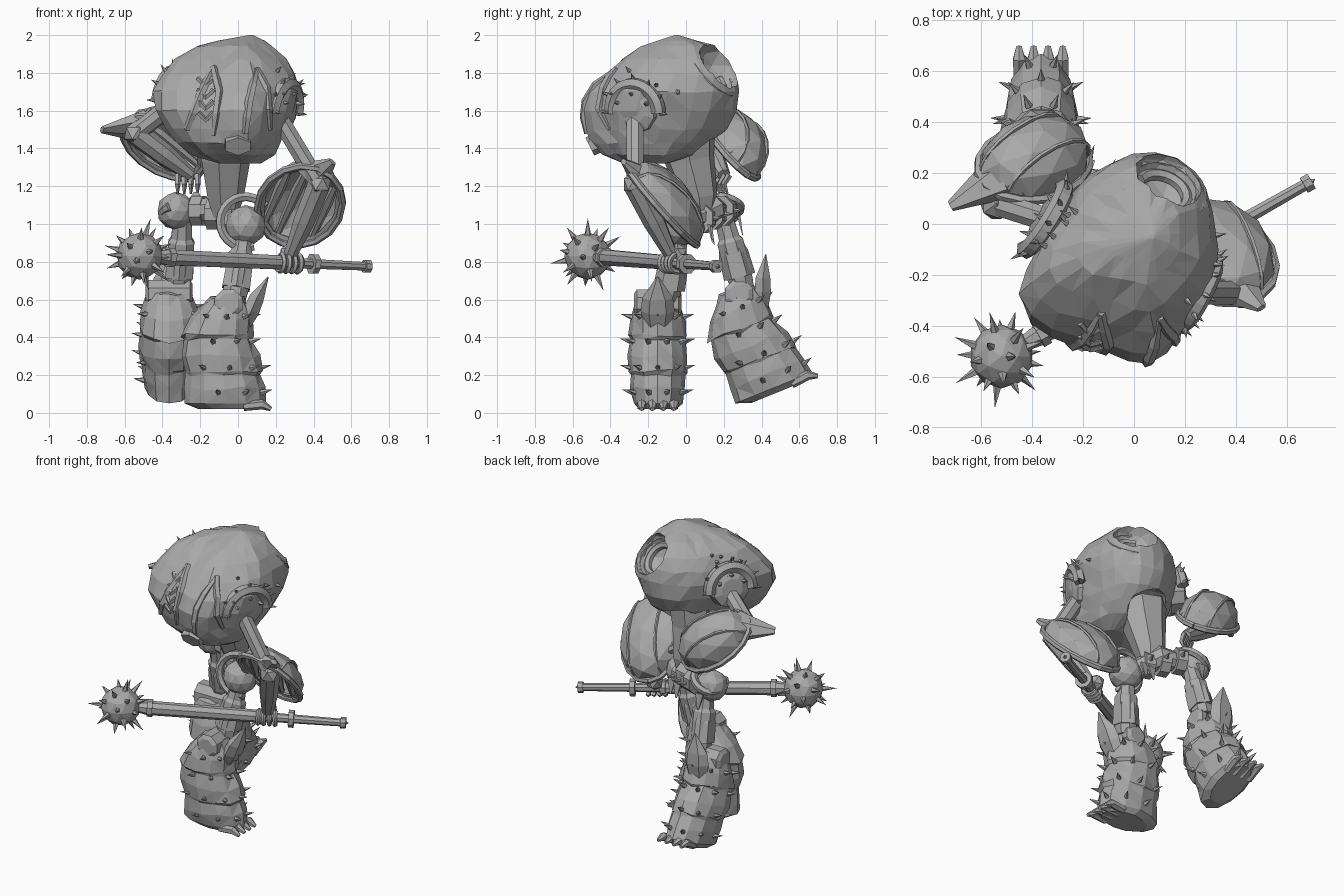
import bpy, bmesh, math, random
from mathutils import Vector as V, Matrix
from mathutils.bvhtree import BVHTree

random.seed(4)
if "Cube" in bpy.data.objects:
    bpy.data.objects.remove(bpy.data.objects["Cube"])

grey = bpy.data.materials.new("plain_grey")
grey.use_nodes = True
grey.diffuse_color = (0.4, 0.4, 0.4, 1)
grey.node_tree.nodes["Principled BSDF"].inputs["Base Color"].default_value = (0.4, 0.4, 0.4, 1)


def finish(name, bm):
    bmesh.ops.remove_doubles(bm, verts=bm.verts, dist=0.0005)
    bmesh.ops.recalc_face_normals(bm, faces=bm.faces)
    me = bpy.data.meshes.new(name)
    bm.to_mesh(me)
    bm.free()
    ob = bpy.data.objects.new(name, me)
    me.materials.append(grey)
    bpy.context.collection.objects.link(ob)
    return ob


def loft(name, rings, tri=False):
    bm = bmesh.new()
    loops = [[bm.verts.new(p) for p in r] for r in rings]
    n = len(rings[0])
    for a, b in zip(loops, loops[1:]):
        for i in range(n):
            j = (i + 1) % n
            bm.faces.new((a[i], a[j], b[j], b[i]))
    bm.faces.new(loops[0])
    bm.faces.new(loops[-1])
    if tri:
        bmesh.ops.triangulate(bm, faces=bm.faces)
    return finish(name, bm)


def tube(name, pts, radii, sides=8, up=None, flat=1.0):
    """Sweep a polygon along points; a radius of nearly 0 makes a tip."""
    pts = [V(p) for p in pts]
    if not isinstance(radii, (list, tuple)):
        radii = [radii] * len(pts)
    rings = []
    for i, p in enumerate(pts):
        d = (pts[min(i + 1, len(pts) - 1)] - pts[max(i - 1, 0)]).normalized()
        ref = V(up) if up else (V((0, 1, 0)) if abs(d.z) > 0.8 else V((0, 0, 1)))
        s = ref.cross(d).normalized()
        t = d.cross(s)
        r = max(radii[i], 0.0002)
        ang = [math.tau * (k + 0.5) / sides for k in range(sides)]
        rings.append([p + s * (r * math.cos(a)) + t * (r * flat * math.sin(a)) for a in ang])
    return loft(name, rings)


def spike(name, base, direction, length=0.06, r=0.018):
    d = V(direction).normalized()
    return tube(name, [V(base) - d * 0.01, V(base) + d * length], [r, 0], 5)


def frame(normal, hint):
    n = V(normal).normalized()
    a = (V(hint) - n * V(hint).dot(n)).normalized()
    return a, n.cross(a), n


def arc(name, centre, normal, hint, R, r, span, sides=6, flat=1.0):
    """Part of a ring, centred on the hint direction."""
    a, b, n = frame(normal, hint)
    k = 16
    ts = [math.radians(span) * (i / k - 0.5) for i in range(k + 1)]
    return tube(name, [V(centre) + a * (R * math.cos(t)) + b * (R * math.sin(t)) for t in ts], r, sides, n, flat)


def ball(name, centre, r, sub=2, scale=(1, 1, 1)):
    bm = bmesh.new()
    bmesh.ops.create_icosphere(bm, subdivisions=sub, radius=r)
    bmesh.ops.scale(bm, vec=scale, verts=bm.verts)
    bmesh.ops.translate(bm, vec=centre, verts=bm.verts)
    return finish(name, bm)


# Bulky faceted body, one plan outline scaled to each height
plan = [(-.45, -.3), (-.33, -.44), (-.12, -.49), (.07, -.54), (.2, -.42), (.31, -.25),
        (.3, .04), (.22, .21), (.08, .29), (-.1, .25), (-.24, .12), (-.37, -.08)]
plan = [V(p) for p in plan]
fine = []
for i, p in enumerate(plan):
    q, o, s = plan[(i + 1) % 12], plan[i - 1], plan[(i + 2) % 12]
    fine += [p, (9 * (p + q) - o - s) / 16]
levels = [(1.32, -.1, .12, -.33, -.1), (1.37, -.24, .19, -.44, .04), (1.43, -.32, .22, -.51, .13),
          (1.5, -.38, .25, -.53, .22), (1.6, -.44, .29, -.55, .27), (1.7, -.45, .32, -.51, .28),
          (1.79, -.41, .3, -.43, .27), (1.87, -.33, .25, -.34, .23), (1.94, -.22, .18, -.24, .15),
          (1.97, -.11, .14, -.15, .06), (2.0, .06, .08, -.06, -.04)]
rings = []
for z, x0, x1, y0, y1 in levels:
    j = 0.007 if 1.35 < z < 1.96 else 0
    rings.append([V((x0 + (p.x + .45) / .76 * (x1 - x0) + random.uniform(-j, j),
                     y0 + (p.y + .54) / .83 * (y1 - y0) + random.uniform(-j, j),
                     z + random.uniform(-j, j))) for p in fine])
body = loft("body_shell", rings, True)
bm = bmesh.new()
bm.from_mesh(body.data)
tree = BVHTree.FromBMesh(bm)
bm.free()
MID = V((-.06, -.12, 1.66))


def on_body(d):
    hit = tree.ray_cast(MID + V(d).normalized() * 2, -V(d).normalized())
    return hit[0], hit[1]


def on_front(x, z):
    hit = tree.ray_cast(V((x, -2, z)), V((0, 1, 0)))[0]
    return hit if hit else V((x, -.4, z))


# Broken vent on the back of the shell and hollow underside
vent = V((.12, .14, 1.8))
vent_n = V((.32, .68, .65)).normalized()
for name, c, r, sc in (("vent_cutter", vent + vent_n * .06, .145, (1, 1, 1)),
                       ("underside_cutter", V((-.04, .13, 1.38)), .17, (1, .9, .9))):
    cut = ball(name, c, r, 2, sc)
    cut.hide_render = True
    cut.display_type = 'WIRE'
    m = body.modifiers.new(name, 'BOOLEAN')
    m.operation, m.object, m.solver = 'DIFFERENCE', cut, 'EXACT'
arc("vent_rim", vent, vent_n, (1, .3, 0), .15, .026, 250, 6)
arc("vent_inner_rim", vent - vent_n * .03, vent_n, (1, .3, 0), .105, .025, 280, 6)

# Chest ribs, chevrons and mouth plate
for line in ([(-.27, 1.5), (-.2, 1.68), (-.13, 1.83)], [(-.13, 1.83), (-.1, 1.7), (-.13, 1.47)],
             [(.04, 1.48), (.06, 1.65), (.1, 1.82)], [(.1, 1.82), (.15, 1.72), (.17, 1.5)]):
    (a, b), (c, d), (e, f) = line
    dense = [(a, b), ((a + c) / 2, (b + d) / 2), (c, d), ((c + e) / 2, (d + f) / 2), (e, f)]
    tube("chest_rib", [on_front(*p) for p in dense], [.018, .022, .024, .022, .012], 5, (0, 1, 0))
for z in (1.55, 1.61, 1.67, 1.73):
    tube("chest_chevron", [on_front(-.21, z + .04), on_front(-.17, z), on_front(-.13, z + .04)], .015, 5, (0, 1, 0))
mouth = on_front(0, 1.42)
tube("mouth_plate", [mouth + V((0, -.02, -.01)), mouth + V((0, .08, .04))], [.075, .085], 6, None, .7)

# Shoulder sockets with spikes
left_sh, right_sh = V((.25, -.27, 1.6)), V((-.35, .02, 1.67))
for side, c, n in (("left", left_sh, V((.87, -.45, -.15))), ("right", right_sh, V((-.8, .5, .15)))):
    arc(side + "_socket_hood", c, n, (0, 0, 1), .14, .038, 190, 6)
    tube(side + "_socket", [c - n * .08, c + n * .01, c + n * .03], [.13, .12, .07], 10)
    a, b, k = frame(n, (0, 0, 1))
    for i in range(7):
        t = math.radians(-95 + i * 31)
        r = a * math.cos(t) + b * math.sin(t)
        spike(side + "_hood_spike", c + r * .16, r + k * .6, .055)
        if i % 2:
            spike(side + "_socket_spike", c + r * .09 + k * .02, k + r * .3, .05)
for i in range(14):
    p, n = on_body((-1 + random.random() * .7, random.uniform(-.1, .6), random.uniform(-.1, .6)))
    spike("body_spike", p, n, .045, .015)
for d in ((1, -.9, .1), (1, -.1, .2), (.8, -.9, -.2), (1, .2, .1), (.9, -.6, .5)):
    p, n = on_body(d)
    spike("body_spike", p, n, .045, .015)


# Arms: upper rod, forearm, domed shell with ribs inside
def arm(side, shoulder, elbow, hand, centre, along, normal, size, tip):
    elbow, hand, centre = V(elbow), V(hand), V(centre)
    tube(side + "_upper_arm", [shoulder, elbow], .05, 8)
    ball(side + "_elbow", elbow, .07, 1)
    tube(side + "_forearm", [elbow, elbow.lerp(hand, .5), hand], [.065, .06, .035], 8)
    a, b, n = frame(normal, along)
    bm = bmesh.new()
    bmesh.ops.create_icosphere(bm, subdivisions=2, radius=1)
    bmesh.ops.bisect_plane(bm, geom=bm.verts[:] + bm.edges[:] + bm.faces[:], plane_co=(0, 0, -.15),
                           plane_no=(0, 0, -1), clear_outer=True)
    M = Matrix((a, b, n)).transposed().to_4x4()
    bmesh.ops.transform(bm, matrix=Matrix.Translation(centre) @ M @ Matrix.Diagonal((*size, 1)), verts=bm.verts)
    shell = finish(side + "_arm_shell", bm)
    sol = shell.modifiers.new("thickness", 'SOLIDIFY')
    sol.thickness, sol.offset = .025, -1
    for k in (-.6, -.2, .2, .6):
        e = a * (size[0] * .85 * math.sqrt(1 - k * k))
        c = centre + b * (k * size[1])
        tube(side + "_shell_rib", [c - e, c - e * .3 + n * .01, c + e], [.018, .03, .018], 6)
    rim = [centre - n * .02 + a * (size[0] * math.cos(t)) + b * (size[1] * math.sin(t))
           for t in [math.tau * i / 16 for i in range(17)]]
    tube(side + "_shell_rim", rim, .02, 6, n)
    for k in (-.45, .45):
        tube(side + "_shell_band", [centre + b * (size[1] * k) + a * (size[0] * .85 * math.cos(t))
                                    + n * (size[2] * .9 * math.sin(t)) for t in [math.pi * i / 8 for i in range(9)]],
             .01, 5, b)
    tube(side + "_elbow_guard", [centre - a * size[0] * .7, tip], [.11, .025], 6, n, .6)


arm("left", left_sh - V((.05, 0, .01)), (.43, -.27, 1.21), (.27, -.07, .82), (.33, -.11, 1.11), (-.17, .37, -.36),
    (.1, .72, .62), (.285, .22, .14), (.5, -.33, 1.33))
arm("right", right_sh - V((0, 0, .04)), (-.54, .08, 1.48), (-.25, .2, 1.26), (-.39, .25, 1.42), (.4, .27, -.2),
    (.2, .65, .65), (.25, .18, .17), (-.72, .07, 1.5))
for i in range(4):
    p = V((-.32 + i * .035, .17 + i * .02, 1.26))
    tube("right_finger", [p, p + V((0, -.03, -.05)), p + V((0, -.01, -.1))], [.018, .016, .006], 5)

# Spiked mace held by the left hand
head, end = V((-.52, -.52, .83)), V((.7, .17, .775))
axis = (end - head).normalized()
at = lambda t: head.lerp(end, t)
tube("mace_grip", [at(.06), at(.12), at(.62)], [.03, .045, .04], 8)
tube("mace_tail", [at(.62), at(.98)], [.03, .024], 8)
for t, r in ((.13, .055), (.62, .05), (.755, .055), (.985, .036)):
    tube("mace_collar", [at(t - .012), at(t + .012)], r, 8)
spike("mace_tip", at(.995), axis, .02, .022)
ball("mace_head", head, .125, 2)
for i in range(26):
    z = 1 - 2 * (i + .5) / 26
    s, t = math.sqrt(1 - z * z), i * 2.39996
    d = V((s * math.cos(t), s * math.sin(t), z))
    spike("mace_spike", head + d * .118, d, (.09, .05, .07)[i % 3], .02)
for i in range(4):
    arc("left_finger", at(.61 + i * .025), axis, (0, -1, -.6), .046, .014, 230, 5)
ball("left_palm", at(.645) + V((0, .03, .05)), .055, 1)

# Waist, pelvis and hanging scraps
left_hip, right_hip = V((.04, -.03, .99)), V((-.29, .19, 1.07))
tube("waist", [(-.06, .0, 1.48), (-.07, .02, 1.34), (-.07, .07, 1.14), (-.07, .08, 1.02)],
     [.16, .135, .1, .06], 7, (0, 1, 0))
tube("pelvis_bar", [left_hip, (-.1, .14, 1.08), right_hip], [.05, .075, .05], 8)
for t in (.25, .5, .75):
    p = left_hip.lerp(right_hip, t) + V((0, .05, .02))
    tube("pelvis_joint", [p - V((.03, -.01, 0)), p + V((.03, -.01, 0))], .085, 8)
    spike("pelvis_spike", p + V((.03, .07, 0)), (.4, 1, .1), .06)
for x, y, z in ((.02, .12, 1.0), (-.03, .13, .99), (-.3, .28, 1.04)):
    tube("hanging_scrap", [(x, y, z), (x, y + .02, z - .1)], [.04, .008], 4, (0, 1, 0), .3)
arc("left_hip_ring", left_hip + V((0, -.02, .02)), (.1, -1, .1), (-1, 0, .3), .135, .025, 250, 6)
arc("right_hip_ring", right_hip + V((-.02, 0, .03)), (-.5, .2, 1), (-.5, 1, 0), .1, .025, 250, 6)
ball("left_hip_ball", left_hip, .11)
ball("right_hip_ball", right_hip - V((.04, 0, 0)), .1)


# Legs: thigh, knee drum, spiked boot with overlapping bands, toes; the thigh sits to the inner side
def leg(side, hip, knee, yaw, pitch, inner):
    M = Matrix.Translation(knee) @ Matrix.Rotation(math.radians(yaw), 4, 'Z') @ Matrix.Rotation(
        math.radians(-pitch), 4, 'Y')
    low = M @ V((.03, inner, .02))
    tube(side + "_thigh", [hip, hip.lerp(low, .35), hip.lerp(low, .4), hip.lerp(low, .8), low],
         [.05, .06, .075, .075, .065], 8)
    p = hip.lerp(low, .55)
    tube(side + "_thigh_plate", [p + (hip - low) * .22, p, p - (hip - low) * .3], [.05, .08, .085], 6)
    tube(side + "_knee_drum", [M @ V((0, y, 0)) for y in (-.125, -.11, .11, .125)], [.055, .08, .08, .055], 8)
    tube(side + "_knee_guard", [M @ V((.08, 0, -.12)), M @ V((.12, 0, -.04)), M @ V((.15, 0, .03)),
                                M @ V((.21, 0, .14))],
         [.04, .05, .045, .003], 6, M.to_3x3() @ V((0, 1, 0)), 1.8)
    bands = [(.03, -.1, .08, .1), (-.01, -.14, .1, .125), (-.08, -.2, .125, .15), (-.17, -.25, .13, .158),
             (-.185, -.235, .12, .148), (-.28, -.25, .16, .158), (-.36, -.235, .18, .152), (-.375, -.225, .17, .143),
             (-.45, -.235, .195, .145), (-.53, -.23, .2, .13), (-.56, -.16, .17, .1)]
    rings = []
    for z, u0, u1, w in bands:
        ring = []
        for i in range(12):
            t = math.tau * i / 12
            j = random.uniform(.96, 1.04)
            ring.append(M @ V(((u0 + u1) / 2 + (u1 - u0) / 2 * math.cos(t) * j, w * math.sin(t) * j,
                               z + random.uniform(-.012, .012) * (z > -.5))))
        rings.append(ring)
    loft(side + "_boot", rings, True)
    for row, (z, u0, u1, w) in enumerate(((-.07, -.19, .12, .145), (-.2, -.235, .135, .15),
                                          (-.34, -.235, .175, .15), (-.47, -.23, .195, .14))):
        for i in range(9):
            t = math.tau * (i + .5 * (row % 2)) / 9
            c, s = math.cos(t), math.sin(t)
            if c > -.75:
                spike(side + "_boot_spike", M @ V(((u0 + u1) / 2 + (u1 - u0) / 2 * c, w * s, z)),
                      M.to_3x3() @ V((c, s, .25)), .055, .017)
    for i in range(4):
        y = -.085 + i * .057
        tube(side + "_toe", [M @ V((.08, y, -.545)), M @ V((.18, y, -.535)), M @ V((.225, y, -.56))],
             [.025, .027, .012], 6)


leg("left", left_hip, (-.05, -.15, .58), 0, 0, .05)
leg("right", right_hip, (-.365, .28, .63), 90, 22, -.05)
